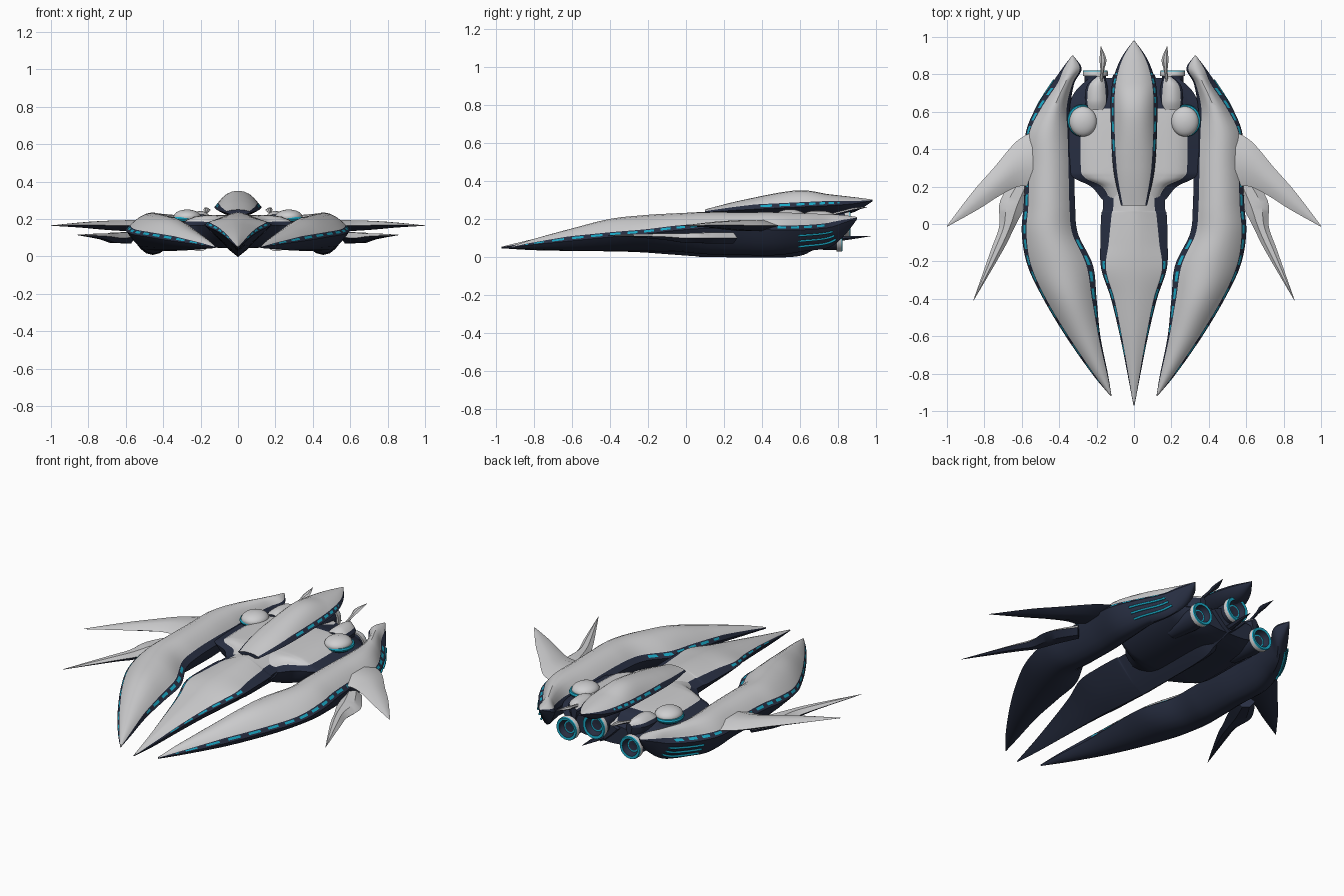
import bpy, bmesh, math
from mathutils import Vector

cube = bpy.data.objects.get("Cube")
if cube:
    bpy.data.objects.remove(cube, do_unlink=True)


def material(name, rgb):
    m = bpy.data.materials.new(name)
    m.use_nodes = True
    col = (*rgb, 1)
    m.diffuse_color = col
    m.node_tree.nodes["Principled BSDF"].inputs["Base Color"].default_value = col
    return m


MATS = [material("hull_grey", (0.62, 0.62, 0.63)),
        material("dark_navy", (0.021, 0.028, 0.055)),
        material("glow_cyan", (0.01, 0.4, 0.57))]
GREY, NAVY, CYAN = range(3)
TOP, BAND, LOW = 10, 3, 12  # strips in a hull cross-section


def finish(ob, mirror, angle=35):
    bpy.context.collection.objects.link(ob)
    bpy.ops.object.select_all(action='DESELECT')
    ob.select_set(True)
    bpy.context.view_layer.objects.active = ob
    bpy.ops.object.shade_smooth_by_angle(angle=math.radians(angle))
    if mirror:
        ob.modifiers.new("mirror", 'MIRROR').use_mirror_merge = False


def skin(name, rings, rule, mirror=False):
    """Bridge closed rings of points; rule(ring, strip) gives the colour."""
    bm = bmesh.new()
    vs = [[bm.verts.new(p) for p in r] for r in rings]
    n = len(rings[0])
    for i in range(len(vs) - 1):
        for j in range(n):
            k = (j + 1) % n
            f = bm.faces.new((vs[i][j], vs[i][k], vs[i + 1][k], vs[i + 1][j]))
            f.material_index = rule(i, j)
    for r in (vs[0], vs[-1]):
        bm.faces.new(r).material_index = NAVY
    bmesh.ops.recalc_face_normals(bm, faces=bm.faces)
    me = bpy.data.meshes.new(name)
    bm.to_mesh(me)
    bm.free()
    for m in MATS:
        me.materials.append(m)
    finish(bpy.data.objects.new(name, me), mirror)


def smooth_rows(rows, steps):
    """Catmull-Rom interpolation through rows of numbers."""
    out = []
    for i in range(len(rows) - 1):
        a, b, c, d = (rows[max(0, min(len(rows) - 1, i + o))] for o in (-1, 0, 1, 2))
        for s in range(steps):
            t = s / steps
            out.append([q + 0.5 * t * (r - p + t * (2 * p - 5 * q + 4 * r - w + t * (3 * (q - r) + w - p)))
                        for p, q, r, w in zip(a, b, c, d)])
    return out + [list(rows[-1])]


def hull_ring(row, k_top, k_low):
    y, xi, xo, bi, bo, ze, zt, zb = row
    bi, bo = max(bi, 0), max(bo, 0)
    zl = ze + min(0.025, 0.4 * (zt - ze))
    pts = []
    for j in range(TOP + 1):
        u = math.cos(math.pi * j / TOP)
        pts.append((xi + (xo - xi) * (u + 1) / 2, y, zl + (zt - zl) * (1 - abs(u) ** k_top)))
    for s in (0.2, 0.65):
        pts.append((xi - bi * s, y, zl + (ze - zl) * s))
    for j in range(LOW + 1):
        u = -math.cos(math.pi * j / LOW)
        pts.append((xi - bi + (xo + bo - xi + bi) * (u + 1) / 2, y, ze - (ze - zb) * (1 - abs(u) ** k_low)))
    for s in (0.65, 0.2):
        pts.append((xo + bo * s, y, zl + (ze - zl) * s))
    return pts


def hull(name, rows, k_top=2, k_low=2, inner=(), outer=(), grey_end=9, mirror=False, steps=10):
    rows = smooth_rows(rows, steps)
    rings = [hull_ring(r, k_top, k_low) for r in rows]

    def rule(i, j):
        y = rows[i][0]
        if j < TOP:
            return GREY if y < grey_end else NAVY
        lit = {TOP + 1: inner, TOP + BAND + LOW + 1: outer}.get(j, ())
        if i % 5 < 3 and any(a < y < b for a, b in lit):
            return CYAN
        return NAVY
    skin(name, rings, rule, mirror)
    return rings


def even(rows):
    """Rows of a centred hull: y, half width, band, edge, top, bottom."""
    return [(y, -w, w, b, b, ze, zt, zb) for y, w, b, ze, zt, zb in rows]


# Central prong and keel
glow = [(-0.76, -0.18)]
hull("central_prong", even([
    (-0.97, .003, 0, .05, .054, .046), (-0.8, .03, .005, .075, .095, .036),
    (-0.6, .065, .01, .11, .14, .032), (-0.4, .105, .018, .14, .18, .03),
    (-0.24, .15, .025, .165, .21, .025), (-0.1, .135, .045, .17, .225, .015),
    (0.05, .12, .055, .17, .235, .004), (0.12, .11, .055, .17, .235, 0),
    (0.55, .11, .055, .17, .225, 0), (0.68, .1, .05, .17, .21, .04),
    (0.8, .08, .03, .17, .2, .07)]), 1.5, 1.2, glow, glow)

# Wide rear body
hull("rear_body", even([
    (0.13, .13, .04, .165, .2, .09), (0.2, .17, .06, .165, .215, .06),
    (0.25, .265, .06, .165, .22, .05), (0.32, .285, .06, .165, .222, .045),
    (0.6, .285, .06, .165, .22, .045), (0.7, .27, .05, .15, .2, .05),
    (0.78, .2, .04, .14, .18, .07)]), 6, 4, grey_end=0.615)

# Side prongs
side = hull("side_prong", [
    (-0.92, .12, .125, 0, 0, .05, .055, .045), (-0.8, .145, .215, .005, .01, .065, .095, .04),
    (-0.6, .19, .35, .01, .015, .085, .15, .033), (-0.4, .225, .47, .025, .015, .105, .2, .03),
    (-0.22, .255, .55, .035, .02, .12, .22, .03), (-0.05, .33, .575, .03, .025, .14, .23, .028),
    (0.1, .345, .565, .03, .025, .15, .235, .015), (0.3, .35, .56, .03, .02, .15, .235, .01),
    (0.48, .355, .56, .02, .02, .142, .235, .01), (0.62, .36, .495, .02, .03, .143, .23, .03),
    (0.75, .33, .41, .01, .03, .155, .225, .05), (0.83, .29, .375, .01, .01, .18, .22, .11),
    (0.9, .325, .332, 0, 0, .205, .21, .2)],
    2, 2.1, [(-0.6, -0.05)], [(-0.85, 0.27), (0.45, 0.72)], mirror=True)

# Glowing vent lines on the tail flanks
for n, j in enumerate((3, 4, 5)):
    path = [r[TOP + BAND + LOW - j + 1] for r in side if 0.59 < r[0][1] < 0.77 + 0.01 * n]
    cu = bpy.data.curves.new("vent_line", 'CURVE')
    cu.dimensions = '3D'
    cu.bevel_depth = 0.006
    cu.bevel_resolution = 1
    sp = cu.splines.new('POLY')
    sp.points.add(len(path) - 1)
    for p, (x, y, z) in zip(sp.points, path):
        p.co = (x + 0.008, y, z, 1)
    cu.materials.append(MATS[CYAN])
    vent = bpy.data.objects.new("vent_line_%d" % (n + 1), cu)
    bpy.context.collection.objects.link(vent)
    vent.modifiers.new("mirror", 'MIRROR')

# Raised canopy pod
glow = [(0.38, 0.8)]
hull("canopy_pod", even([
    (0.1, .06, .01, .235, .25, .22), (0.3, .093, .018, .248, .3, .215),
    (0.58, .105, .02, .262, .35, .21), (0.75, .097, .02, .27, .33, .215),
    (0.88, .062, .01, .28, .315, .235), (0.98, .003, 0, .297, .302, .292)]),
    2.4, 2, glow, glow, steps=15)


# Thin blades: rows of two edge points, height and half thickness
def blade(name, rows, top=GREY, mirror=True):
    rings = []
    for ax, ay, bx, by, z, t in smooth_rows(rows, 5):
        a, b, up = Vector((ax, ay, z)), Vector((bx, by, z)), Vector((0, 0, t))
        rings.append([a, a.lerp(b, .3) + up, a.lerp(b, .7) + up, b,
                      a.lerp(b, .7) - up, a.lerp(b, .3) - up])
    skin(name, rings, lambda i, j: top if j < 3 else NAVY, mirror)


blade("upper_fin", [
    (.53, .2, .53, .5, .165, .03), (.62, .2, .63, .44, .165, .028),
    (.72, .15, .75, .3, .167, .022), (.83, .08, .86, .175, .168, .013),
    (1, -.015, .999, -.008, .165, .001)])
blade("lower_fin", [
    (.55, .2, .62, .27, .1, .03), (.585, .09, .715, .125, .1, .028),
    (.64, -.02, .72, -.01, .1, .024), (.7, -.14, .765, -.14, .108, .015),
    (.858, -.41, .86, -.41, .115, .001)])
blade("tail_blade", [
    (.168, .74, .185, .74, .215, .008), (.16, .82, .18, .82, .235, .008),
    (.148, .88, .184, .88, .25, .008), (.176, .95, .178, .95, .262, .001)])
blade("lower_tail_blade", [
    (-.03, .74, .03, .74, .09, .014), (-.02, .85, .02, .85, .1, .01),
    (-.001, .97, .001, .97, .11, .001)], top=NAVY, mirror=False)

# Small nacelles behind the domes
hull("tail_nacelle", [
    (0.61, .155, .24, .01, .01, .2, .225, .12), (0.66, .15, .25, .012, .012, .2, .242, .1),
    (0.74, .155, .24, .012, .012, .2, .24, .1), (0.79, .165, .195, .005, .005, .2, .22, .14)],
    mirror=True)


# Round parts turned around an axis: (radius, offset) profile with a colour per strip
def turned(name, profile, cols, centre, axis, mirror=False, squash=(1, 1)):
    rings = []
    for r, o in profile:
        ring = []
        for s in range(32):
            a = math.tau * s / 32
            u, v = r * math.cos(a) * squash[0], r * math.sin(a) * squash[1]
            off = (u, o, v) if axis == 'Y' else (u, v, o)
            ring.append(Vector(centre) + Vector(off))
        rings.append(ring)
    skin(name, rings, lambda i, j: cols[i], mirror)


# Domes over a glowing rim that is set slightly outward
turned("dome_rim", [(.06, -.03), (.074, -.02), (.078, -.01), (.074, 0), (.02, .002)],
       [NAVY, CYAN, CYAN, CYAN], (.279, .553, .21), 'Z', True, (1, 1.1))
dome = [(.073 * math.cos(a), .04 * math.sin(a)) for a in (-.3, 0, .2, .4, .6, .8, 1, 1.2, 1.4, 1.56)]
turned("dome", dome, [GREY] * 9, (.272, .548, .211), 'Z', True, (1, 1.1))

# Engines with glowing rings
nozzle = [(.6, -.25), (.85, -.1), (.85, -.03), (1, -.03), (1, -.004), (.95, .002),
          (.74, 0), (.68, -.02), (.54, -.03), (.42, -.03), (.01, -.035)]
cols = [NAVY, NAVY, GREY, GREY, CYAN, CYAN, NAVY, NAVY, CYAN, NAVY]
for name, size, centre, mir in (("side_engine", .067, (.207, .82, .095), True),
                                ("central_engine", .073, (0, .862, .18), False)):
    turned(name, [(r * size, o) for r, o in nozzle], cols, centre, 'Y', mir)
